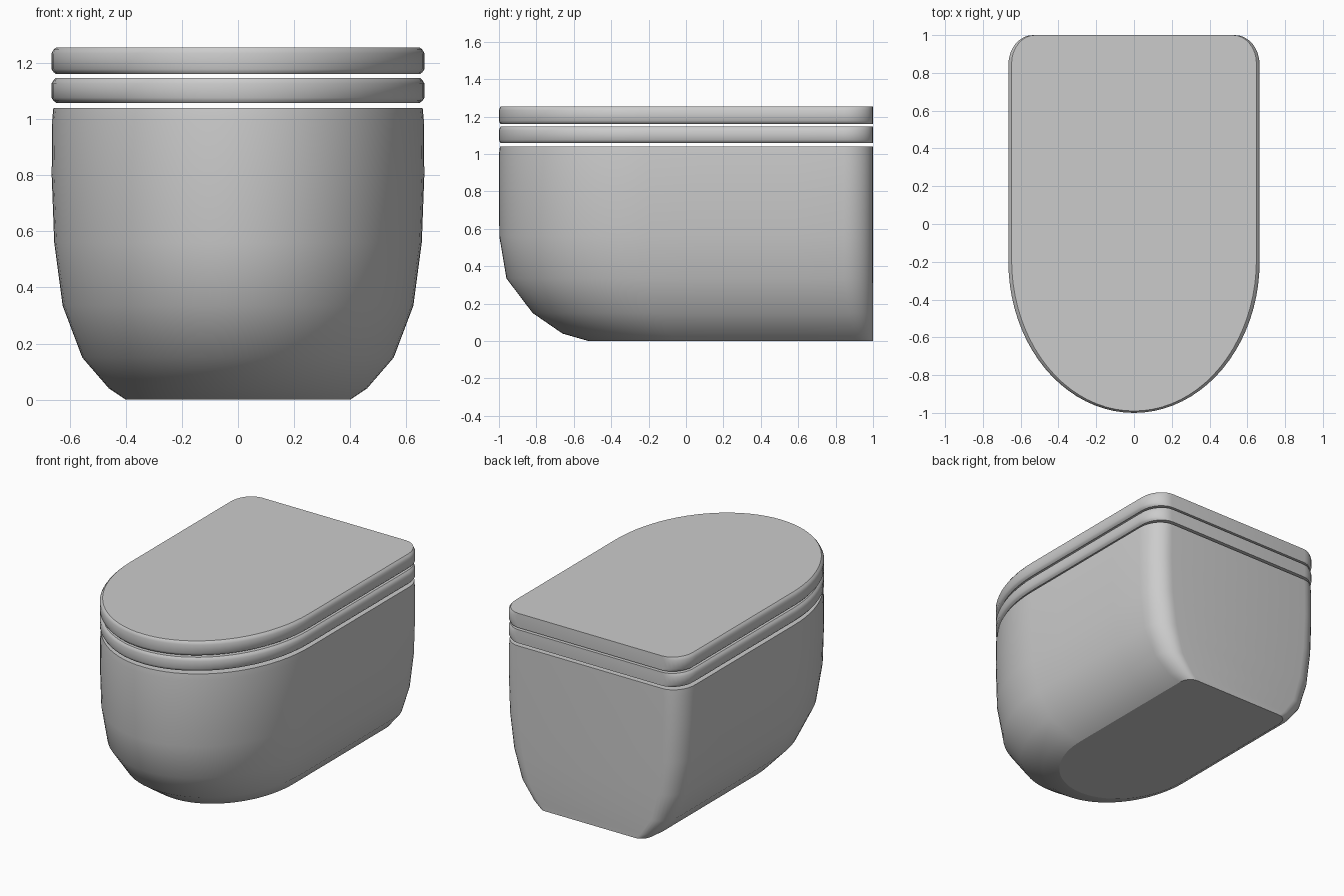
import bpy, bmesh
from math import sin, cos, pi

if "Cube" in bpy.data.objects:
    bpy.data.objects.remove(bpy.data.objects["Cube"])


def outline(hw, front, z, radius):
    """D-shaped ring: flat back at y=1, rounded back corners, elliptical front."""
    start = 1 - 1.2 * (hw / 0.665)
    start = -0.2 if start < -0.2 else -0.2 + (0.665 - hw) * 0.6
    depth = start - front
    pts = []
    # front half ellipse, from right to left
    n = 40
    for i in range(n + 1):
        a = pi * i / n
        pts.append((hw * cos(a), start - depth * sin(a), z))
    # straight left side and rounded back left corner
    for k in range(1, 4):
        pts.append((-hw, start + (1 - radius * 1.2 - start) * k / 4, z))
    m = 8
    corner = []
    for i in range(m + 1):
        a = pi / 2 * i / m
        corner.append((hw - radius + radius * cos(a), 1 - radius * 1.2 * (1 - sin(a)), z))
    pts += [(-x, y, z) for x, y, z in corner]
    # back right corner and straight right side
    pts += corner[::-1]
    for k in range(3, 0, -1):
        pts.append((hw, start + (1 - radius * 1.2 - start) * k / 4, z))
    return pts


def loft(name, levels):
    """Skin rings of (z, half width, front y, corner radius) with flat end caps."""
    bm = bmesh.new()
    rings = [[bm.verts.new(p) for p in outline(hw, f, z, r)] for z, hw, f, r in levels]
    n = len(rings[0])
    for a, b in zip(rings, rings[1:]):
        for i in range(n):
            j = (i + 1) % n
            bm.faces.new((a[i], a[j], b[j], b[i])).smooth = True
    bm.faces.new(rings[0])
    bm.faces.new(rings[-1])
    bmesh.ops.recalc_face_normals(bm, faces=bm.faces)
    mesh = bpy.data.meshes.new(name)
    bm.to_mesh(mesh)
    bm.free()
    ob = bpy.data.objects.new(name, mesh)
    bpy.context.collection.objects.link(ob)
    return ob


# Bowl tapering to a smaller flat base
loft("bowl", [
    (0.00, 0.40, -0.52, 0.07),
    (0.04, 0.46, -0.66, 0.09),
    (0.15, 0.555, -0.82, 0.11),
    (0.335, 0.625, -0.96, 0.13),
    (0.56, 0.655, -0.998, 0.13),
    (0.80, 0.664, -1.00, 0.13),
    (1.00, 0.662, -1.00, 0.13),
    (1.04, 0.658, -0.995, 0.13),
])


# Seat and lid: thin slabs with softened rims
def slab(name, z0, z1):
    loft(name, [
        (z0, 0.648, -0.990, 0.125),
        (z0 + 0.007, 0.657, -0.996, 0.13),
        (z0 + 0.018, 0.665, -1.00, 0.13),
        (z1 - 0.021, 0.665, -1.00, 0.13),
        (z1 - 0.008, 0.657, -0.996, 0.13),
        (z1, 0.648, -0.990, 0.125),
    ])


slab("seat", 1.058, 1.147)
slab("lid", 1.16, 1.255)
